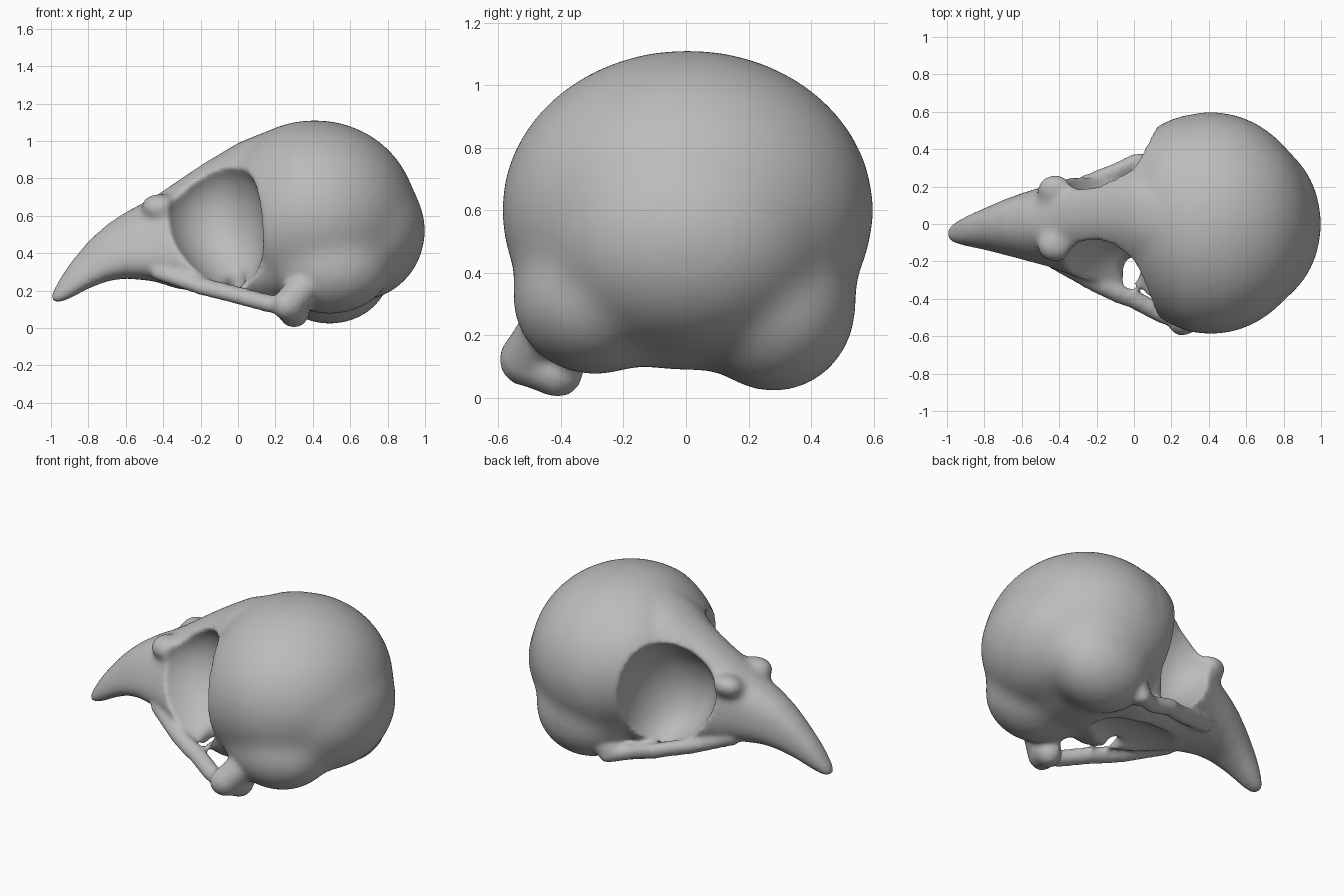
import bpy, bmesh, math
from mathutils import Vector

cube = bpy.data.objects.get("Cube")
if cube:
    bpy.data.objects.remove(cube, do_unlink=True)

bone = bpy.data.materials.new("bone grey")
bone.use_nodes = True
COLOUR = (0.5, 0.5, 0.5, 1)
bone.diffuse_color = COLOUR
bone.node_tree.nodes["Principled BSDF"].inputs["Base Color"].default_value = COLOUR


def finish(bm, name, base=None):
    """Make an object, taking in the mesh of an earlier stage if given."""
    bmesh.ops.recalc_face_normals(bm, faces=bm.faces)
    if base:
        bm.from_mesh(base.data)
        bpy.data.objects.remove(base, do_unlink=True)
    mesh = bpy.data.meshes.new(name)
    bm.to_mesh(mesh)
    bm.free()
    obj = bpy.data.objects.new(name, mesh)
    bpy.context.collection.objects.link(obj)
    return obj


def blob(bm, centre, radii, egg=0, slant=0, detail=36):
    """Ellipsoid; egg makes it taller and slant lower towards +x."""
    new = bmesh.ops.create_uvsphere(bm, u_segments=detail, v_segments=detail // 2, radius=1)
    for v in new["verts"]:
        x, y, z = v.co
        v.co = (centre[0] + radii[0] * x, centre[1] + radii[1] * y,
                centre[2] + radii[2] * z * (1 + egg * x) - slant * x)


def rod(bm, points, radius, steps=5):
    """Closely spaced balls along a path, to be fused."""
    for a, b in zip(points, points[1:]):
        for i in range(steps + 1):
            blob(bm, Vector(a).lerp(Vector(b), i / steps), (radius,) * 3, detail=12)


def power(value, exponent):
    return math.copysign(abs(value) ** exponent, value)


def loft(bm, sections, sides=40):
    """Rounded sections along x: x, bottom, top, lower and upper half width."""
    rings = []
    for x, low, high, wide, narrow in sections:
        ring = []
        for i in range(sides):
            a = math.tau * i / sides
            s, c = power(math.sin(a), 0.8), power(math.cos(a), 0.8)
            width = wide + (narrow - wide) * (s + 1) / 2
            ring.append(bm.verts.new((x, width * c, (low + high) / 2 + (high - low) / 2 * s)))
        rings.append(ring)
    for a, b in zip(rings, rings[1:]):
        for i in range(sides):
            j = (i + 1) % sides
            bm.faces.new((a[i], a[j], b[j], b[i]))
    bm.faces.new(rings[0])
    bm.faces.new(rings[-1])


def bake(obj):
    """Replace the mesh by the result of its modifiers."""
    graph = bpy.context.evaluated_depsgraph_get()
    mesh = bpy.data.meshes.new_from_object(obj.evaluated_get(graph))
    obj.modifiers.clear()
    obj.data = mesh


def fuse(obj, size, times):
    """Melt overlapping parts into one smooth skin."""
    mod = obj.modifiers.new("fuse", 'REMESH')
    mod.mode = 'VOXEL'
    mod.voxel_size = size
    mod = obj.modifiers.new("soften", 'SMOOTH')
    mod.factor = 0.5
    mod.iterations = times
    bake(obj)


# Braincase with the swellings of its base
bm = bmesh.new()
blob(bm, (0.41, 0.005, 0.6), (0.55, 0.6, 0.515))
blob(bm, (0.63, 0, 0.52), (0.375, 0.46, 0.38))
blob(bm, (0.49, 0.28, 0.3), (0.33, 0.27, 0.285))
blob(bm, (0.49, -0.29, 0.32), (0.33, 0.27, 0.25))
braincase = finish(bm, "braincase")
fuse(braincase, 0.025, 30)

# Beak, brow and cheeks
bm = bmesh.new()
loft(bm, [
    (-1.0, 0.125, 0.18, 0.035, 0.035),
    (-0.95, 0.135, 0.27, 0.065, 0.055),
    (-0.9, 0.155, 0.345, 0.085, 0.07),
    (-0.8, 0.21, 0.465, 0.125, 0.09),
    (-0.7, 0.25, 0.555, 0.165, 0.115),
    (-0.6, 0.265, 0.62, 0.2, 0.14),
    (-0.45, 0.25, 0.70, 0.25, 0.17),
    (-0.2, 0.17, 0.87, 0.37, 0.2),
    (0.0, 0.13, 0.99, 0.44, 0.28),
    (0.12, 0.11, 1.04, 0.5, 0.28),
    (0.28, 0.13, 1.07, 0.48, 0.22),
])
for side in (-1, 1):
    # Knobs in front of the eye sockets
    blob(bm, (-0.42, side * 0.15, 0.65), (0.1, 0.085, 0.07))
skull = finish(bm, "skull", braincase)
fuse(skull, 0.018, 9)

# Hollows: eye sockets, palate, floor opening, cut as one shape
bm = bmesh.new()
for side in (-1, 1):
    blob(bm, (-0.13, side * 0.37, 0.57), (0.28, 0.33, 0.34), egg=0.25, slant=0.05)
blob(bm, (-0.15, 0, 0.1), (0.45, 0.2, 0.12))
blob(bm, (-0.01, -0.21, 0.2), (0.05, 0.07, 0.2))
hollows = finish(bm, "hollows")
fuse(hollows, 0.02, 2)
hollows.hide_render = True
mod = skull.modifiers.new("hollow out", 'BOOLEAN')
mod.operation = 'DIFFERENCE'
mod.solver = 'EXACT'
mod.object = hollows
bake(skull)
bpy.data.objects.remove(hollows, do_unlink=True)

# Cheek bars and jaw joints
bm = bmesh.new()
for side, joint in ((-1, 0.51), (1, 0.41)):
    rod(bm, [(-0.42, side * 0.17, 0.3), (-0.2, side * 0.28, 0.225), (0, side * 0.365, 0.175),
             (0.15, side * (joint - 0.05), 0.135), (0.27, side * joint, 0.11)], 0.05)
rod(bm, [(0.27, -0.505, 0.125), (0.4, -0.42, 0.27)], 0.09)
rod(bm, [(0.27, -0.505, 0.125), (0.3, -0.41, 0.085)], 0.085)
rod(bm, [(0.28, 0.385, 0.14), (0.4, 0.4, 0.25)], 0.075)
skull = finish(bm, "skull", skull)
fuse(skull, 0.015, 8)

# Lean the face sideways, fading out into the braincase
for v in skull.data.vertices:
    fade = min(1, max(0, (0.3 - v.co.x) / 0.4))
    v.co.y += 0.17 * (v.co.z - 0.47) * fade

skull.data.materials.clear()
skull.data.materials.append(bone)
for face in skull.data.polygons:
    face.material_index = 0
    face.use_smooth = True
